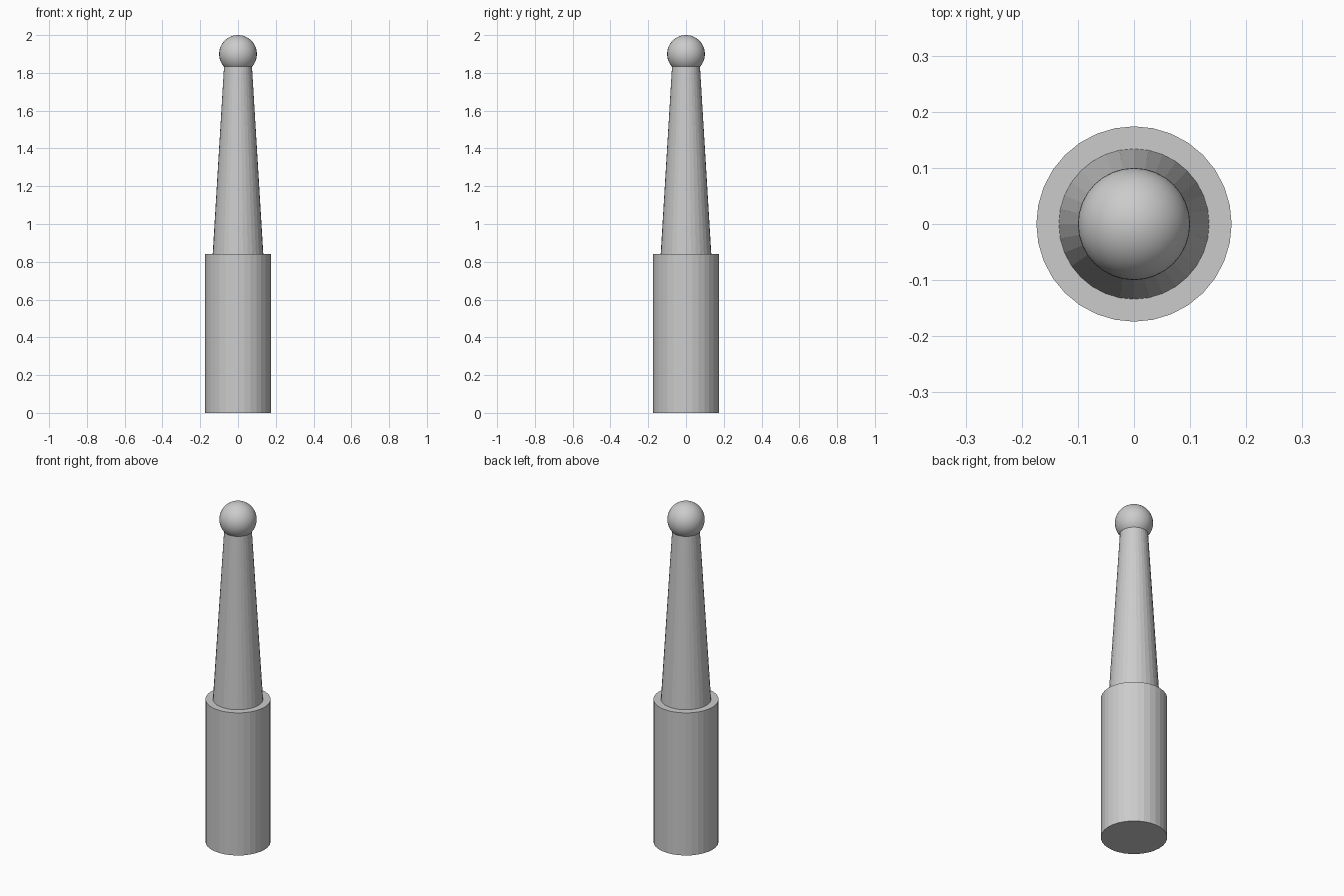
import bpy
import math

cube = bpy.data.objects.get("Cube")
if cube:
    bpy.data.objects.remove(cube, do_unlink=True)

# Single plain grey material
GREY = (0.6, 0.6, 0.6, 1.0)
grey = bpy.data.materials.new("plain grey")
grey.use_nodes = True
grey.diffuse_color = GREY
grey.node_tree.nodes["Principled BSDF"].inputs["Base Color"].default_value = GREY

SIDES = 32


def finish(name):
    """Name the active object and give it the grey material."""
    obj = bpy.context.object
    obj.name = name
    obj.data.name = name
    obj.data.materials.append(grey)
    return obj


def frustum(name, r_bottom, r_top, z_bottom, z_top):
    """Flat-sided upright cylinder or tapered cone."""
    bpy.ops.mesh.primitive_cone_add(
        vertices=SIDES, radius1=r_bottom, radius2=r_top,
        depth=z_top - z_bottom, location=(0, 0, (z_bottom + z_top) / 2))
    return finish(name)


# Thick cylindrical base
frustum("base", 0.174, 0.174, 0.0, 0.84)

# Tapered shaft standing on the base
frustum("shaft", 0.134, 0.074, 0.84, 1.833)

# Smooth ball tip
bpy.ops.mesh.primitive_uv_sphere_add(
    segments=SIDES, ring_count=24, radius=0.1, location=(0, 0, 1.9))
finish("ball_tip")
bpy.ops.object.shade_smooth_by_angle(angle=math.radians(30))
